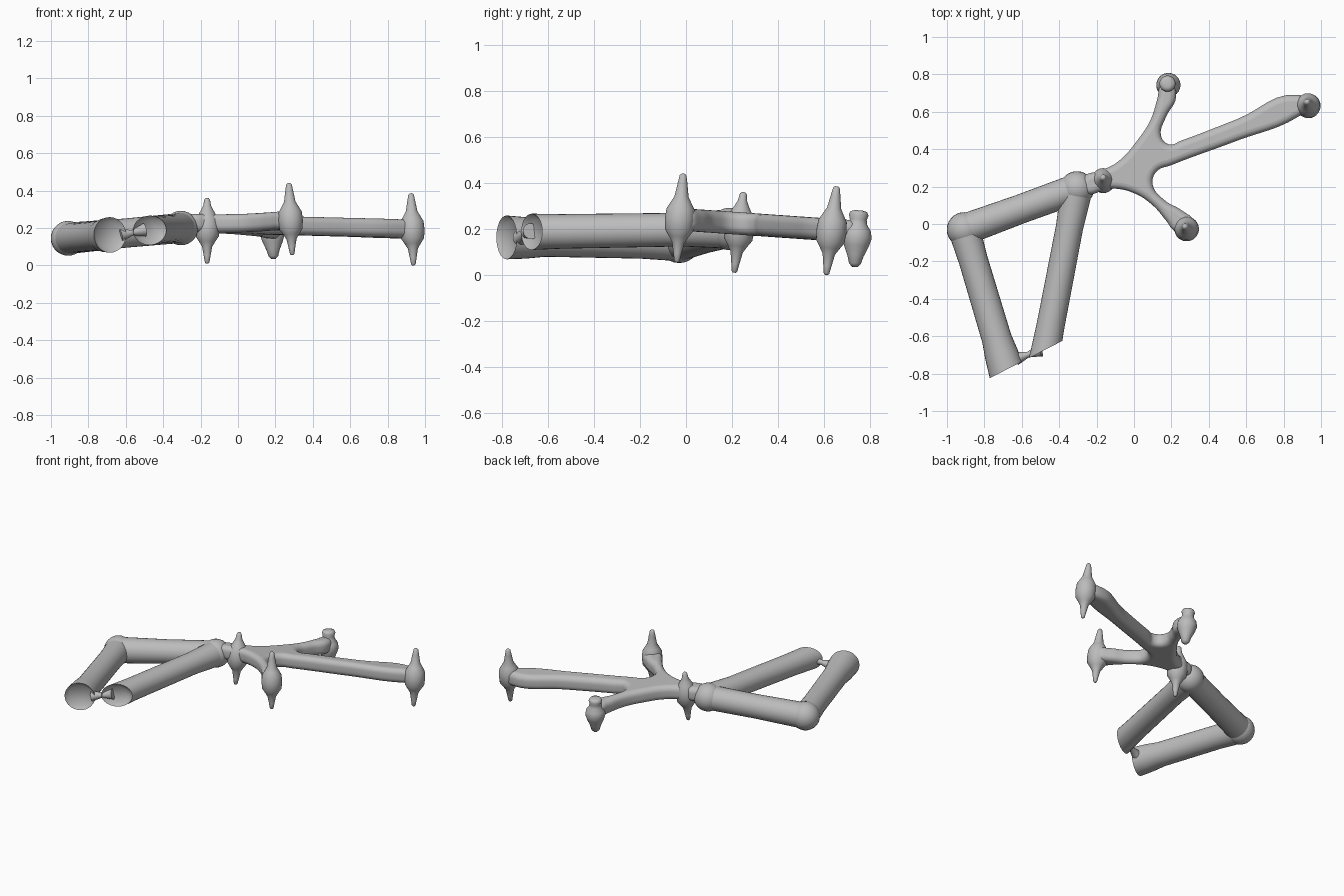
import bpy
import bmesh
import math
from mathutils import Vector

default_cube = bpy.data.objects.get("Cube")
if default_cube:
    bpy.data.objects.remove(default_cube, do_unlink=True)

SIDES = 28

# One plain grey for the whole casting
grey = bpy.data.materials.new("matte_grey")
grey.use_nodes = True
grey_value = (0.5, 0.5, 0.5, 1)
grey.diffuse_color = grey_value
grey.node_tree.nodes["Principled BSDF"].inputs["Base Color"].default_value = grey_value


def finish(name, mesh):
    """Link a mesh, give it the grey material and smooth it."""
    obj = bpy.data.objects.new(name, mesh)
    bpy.context.collection.objects.link(obj)
    mesh.materials.clear()
    mesh.materials.append(grey)
    bpy.ops.object.select_all(action="DESELECT")
    obj.select_set(True)
    bpy.context.view_layer.objects.active = obj
    bpy.ops.object.shade_smooth_by_angle(angle=math.radians(50))
    return obj


def turned(start, end, profile):
    """Round bar from start to end; profile holds (fraction along, radius)."""
    start, end = Vector(start), Vector(end)
    axis = end - start
    turn = axis.to_track_quat("Z", "Y")
    bm = bmesh.new()
    rings = []
    for along, radius in profile:
        ring = []
        for i in range(SIDES):
            a = math.tau * i / SIDES
            offset = Vector((math.cos(a), math.sin(a), 0)) * radius
            ring.append(bm.verts.new(start + axis * along + turn @ offset))
        rings.append(ring)
    for low, high in zip(rings, rings[1:]):
        for i in range(SIDES):
            j = (i + 1) % SIDES
            bm.faces.new((low[i], low[j], high[j], high[i]))
    bm.faces.new(reversed(rings[0]))
    bm.faces.new(rings[-1])
    return bm


def to_object(name, bm):
    bmesh.ops.recalc_face_normals(bm, faces=bm.faces)
    mesh = bpy.data.meshes.new(name)
    bm.to_mesh(mesh)
    bm.free()
    return finish(name, mesh)


def ball(name, centre, radius):
    bm = bmesh.new()
    bmesh.ops.create_uvsphere(bm, u_segments=SIDES, v_segments=SIDES // 2, radius=radius)
    bmesh.ops.translate(bm, verts=bm.verts, vec=centre)
    return to_object(name, bm)


def broken_tube(name, start, end, profile):
    """Tube cut off by the slanted break, with a shallow hollow in the cut."""
    bm = turned(start, end, profile)
    normal = Vector((0.457, -0.889, 0))
    cut = bmesh.ops.bisect_plane(
        bm, geom=bm.verts[:] + bm.edges[:] + bm.faces[:],
        plane_co=(-0.5, -0.685, 0), plane_no=normal, clear_outer=True)
    rim = [e for e in cut["geom_cut"] if isinstance(e, bmesh.types.BMEdge)]
    cap = bmesh.ops.contextual_create(bm, geom=rim)["faces"]
    bmesh.ops.inset_region(bm, faces=cap, thickness=0.025, depth=0)
    for vert in cap[0].verts:
        vert.co -= normal * 0.025
    return to_object(name, bm)


# Tubular triangle
elbow = Vector((-0.908, -0.03, 0.145))
joint = Vector((-0.305, 0.19, 0.2))
ball("elbow_ball", elbow, 0.093)
ball("joint_ball", joint, 0.092)
to_object("upper_tube", turned(elbow, joint, [(0, 0.084), (0.5, 0.078), (1, 0.08)]))
broken_tube("outer_tube", elbow, (-0.66, -0.86, 0.165),
            [(0, 0.085), (0.2, 0.078), (0.7, 0.08), (0.8, 0.09), (1, 0.1)])
broken_tube("inner_tube", joint, (-0.505, -0.85, 0.185),
            [(0, 0.085), (0.2, 0.073), (0.7, 0.075), (1, 0.084)])
to_object("break_sliver", turned((-0.63, -0.72, 0.16), (-0.5, -0.675, 0.19),
                                 [(0, 0.035), (0.5, 0.015), (1, 0.035)]))

# Three-armed plate: one smooth outline with rounded edges
outline = [
    (-0.27, 0.17), (-0.12, 0.19), (0, 0.165), (0.1, 0.1), (0.17, 0.02),
    (0.22, -0.04), (0.28, -0.05), (0.32, 0.01), (0.26, 0.07), (0.16, 0.13),
    (0.1, 0.21), (0.12, 0.28), (0.2, 0.315), (0.55, 0.445), (0.88, 0.575),
    (0.95, 0.64), (0.88, 0.69), (0.55, 0.56), (0.25, 0.445), (0.19, 0.425),
    (0.145, 0.47), (0.17, 0.57), (0.225, 0.68), (0.2, 0.75), (0.15, 0.75),
    (0.125, 0.67), (0.09, 0.56), (0.02, 0.45), (-0.09, 0.33), (-0.18, 0.285),
    (-0.27, 0.25)]
curve = bpy.data.curves.new("arm_outline", "CURVE")
curve.dimensions = "2D"
curve.fill_mode = "BOTH"
curve.resolution_u = 6
curve.extrude = 0.014
curve.bevel_depth = 0.035
curve.bevel_resolution = 4
curve.offset = -0.035
spline = curve.splines.new("BEZIER")
spline.use_cyclic_u = True
spline.bezier_points.add(len(outline) - 1)
for point, (x, y) in zip(spline.bezier_points, outline):
    point.co = (x, y, 0)
    point.handle_left_type = point.handle_right_type = "AUTO"
helper = bpy.data.objects.new("arm_outline", curve)
bpy.context.collection.objects.link(helper)
bpy.context.view_layer.update()
plate_mesh = bpy.data.meshes.new_from_object(
    helper.evaluated_get(bpy.context.evaluated_depsgraph_get()))
bpy.data.objects.remove(helper, do_unlink=True)
for vert in plate_mesh.vertices:
    vert.co.z += 0.24 - 0.07 * vert.co.y
finish("arm_plate", plate_mesh)


def pin(name, bottom, top, middle):
    """Spike above and below a rounded collar centred at height middle."""
    low, high = bottom[2], top[2]
    shape = [
        (low, 0.006), (low + 0.006, 0.012), (low + 0.04, 0.018),
        (middle - 0.1, 0.027), (middle - 0.075, 0.042), (middle - 0.045, 0.062),
        (middle, 0.066), (middle + 0.045, 0.062), (middle + 0.075, 0.045),
        (middle + 0.1, 0.031), (high - 0.04, 0.021), (high - 0.008, 0.015),
        (high, 0.008)]
    return to_object(name, turned(
        bottom, top, [((z - low) / (high - low), r) for z, r in shape]))


# Pins through the plate and the arm tips
pin("hub_pin", (-0.165, 0.21, 0.01), (-0.165, 0.25, 0.36), 0.2)
pin("front_arm_pin", (0.29, -0.04, 0.055), (0.272, -0.012, 0.44), 0.24)
pin("long_arm_pin", (0.938, 0.61, 0), (0.925, 0.655, 0.385), 0.19)

# Blunt knob on the back arm
to_object("back_arm_knob", turned(
    (0.19, 0.733, 0.035), (0.178, 0.752, 0.28),
    [(0, 0.012), (0.06, 0.026), (0.2, 0.036), (0.38, 0.055), (0.52, 0.065),
     (0.65, 0.058), (0.75, 0.041), (0.84, 0.037), (0.92, 0.043), (0.98, 0.036),
     (1, 0.02)]))
